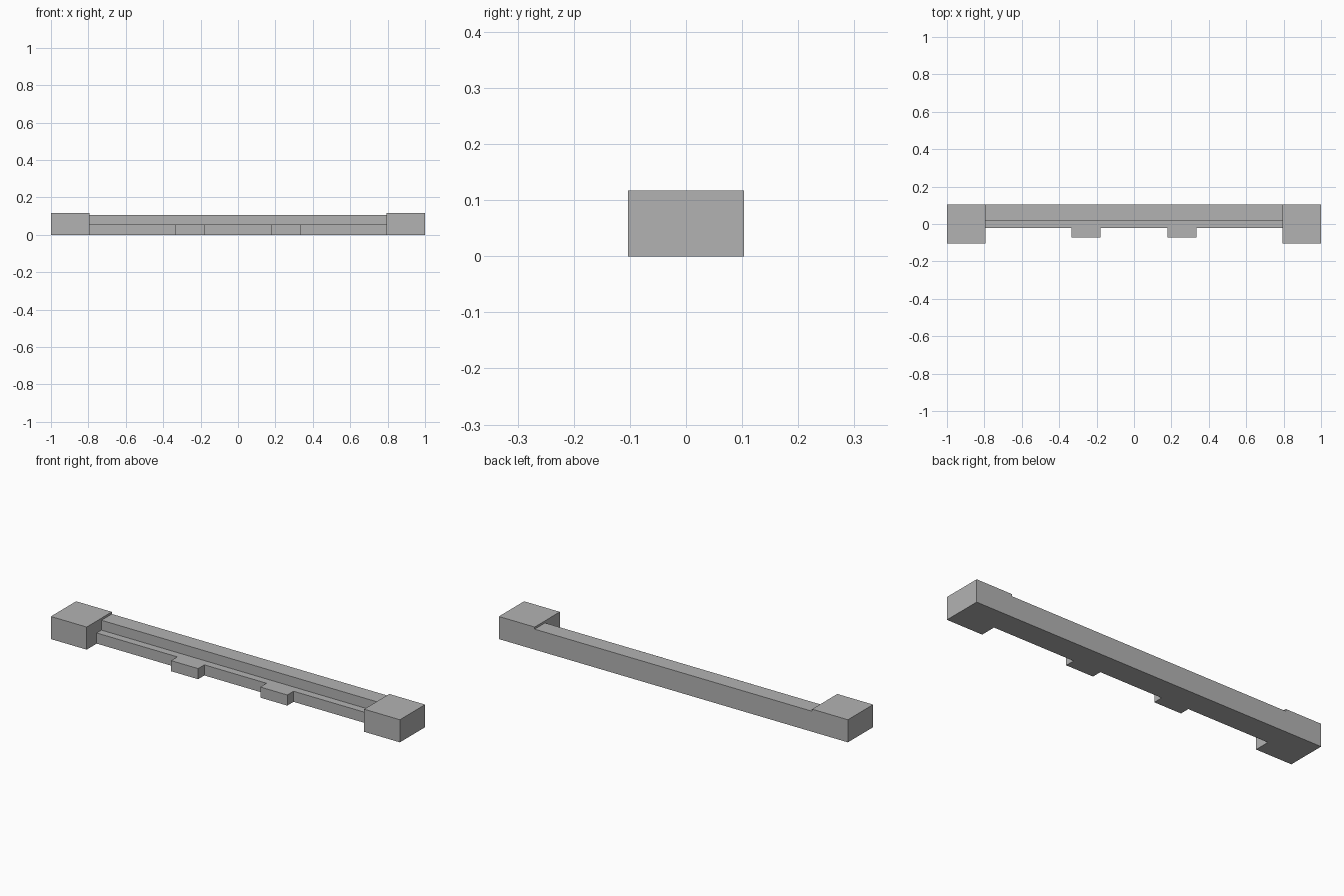
import bpy
import bmesh

cube = bpy.data.objects.get("Cube")
if cube:
    bpy.data.objects.remove(cube, do_unlink=True)

grey = bpy.data.materials.new("plain grey")
grey.use_nodes = True
colour = (0.45, 0.45, 0.45, 1)
grey.diffuse_color = colour
grey.node_tree.nodes["Principled BSDF"].inputs["Base Color"].default_value = colour


def extrude_outline(name, outline, height):
    """Extrude a flat outline of (x, y) points from the floor up to height."""
    bm = bmesh.new()
    base = bm.faces.new([bm.verts.new((x, y, 0)) for x, y in outline])
    top = bmesh.ops.extrude_face_region(bm, geom=[base])["geom"]
    bmesh.ops.translate(bm, vec=(0, 0, height),
                        verts=[v for v in top if isinstance(v, bmesh.types.BMVert)])
    bmesh.ops.recalc_face_normals(bm, faces=bm.faces)
    mesh = bpy.data.meshes.new(name)
    bm.to_mesh(mesh)
    bm.free()
    mesh.materials.append(grey)
    obj = bpy.data.objects.new(name, mesh)
    bpy.context.collection.objects.link(obj)
    return obj


def rectangle(x0, x1, y0, y1):
    return [(x0, y0), (x1, y0), (x1, y1), (x0, y1)]


BACK, END = 0.103, 0.795
WALL, LEDGE, TAB = 0.018, -0.021, -0.072

# Square end blocks
extrude_outline("left_end_block", rectangle(END, 1, -BACK, BACK), 0.117)
extrude_outline("right_end_block", rectangle(-1, -END, -BACK, BACK), 0.117)

# Tall rail along the back
extrude_outline("back_rail", rectangle(-END, END, WALL, BACK), 0.106)

# Low front ledge with two projecting tabs, mirrored about the centre
half = [(0.178, LEDGE), (0.178, TAB), (0.333, TAB), (0.333, LEDGE),
        (END, LEDGE), (END, WALL)]
mirrored = [(-x, y) for x, y in reversed(half)]
extrude_outline("front_ledge", mirrored + half, 0.055)
